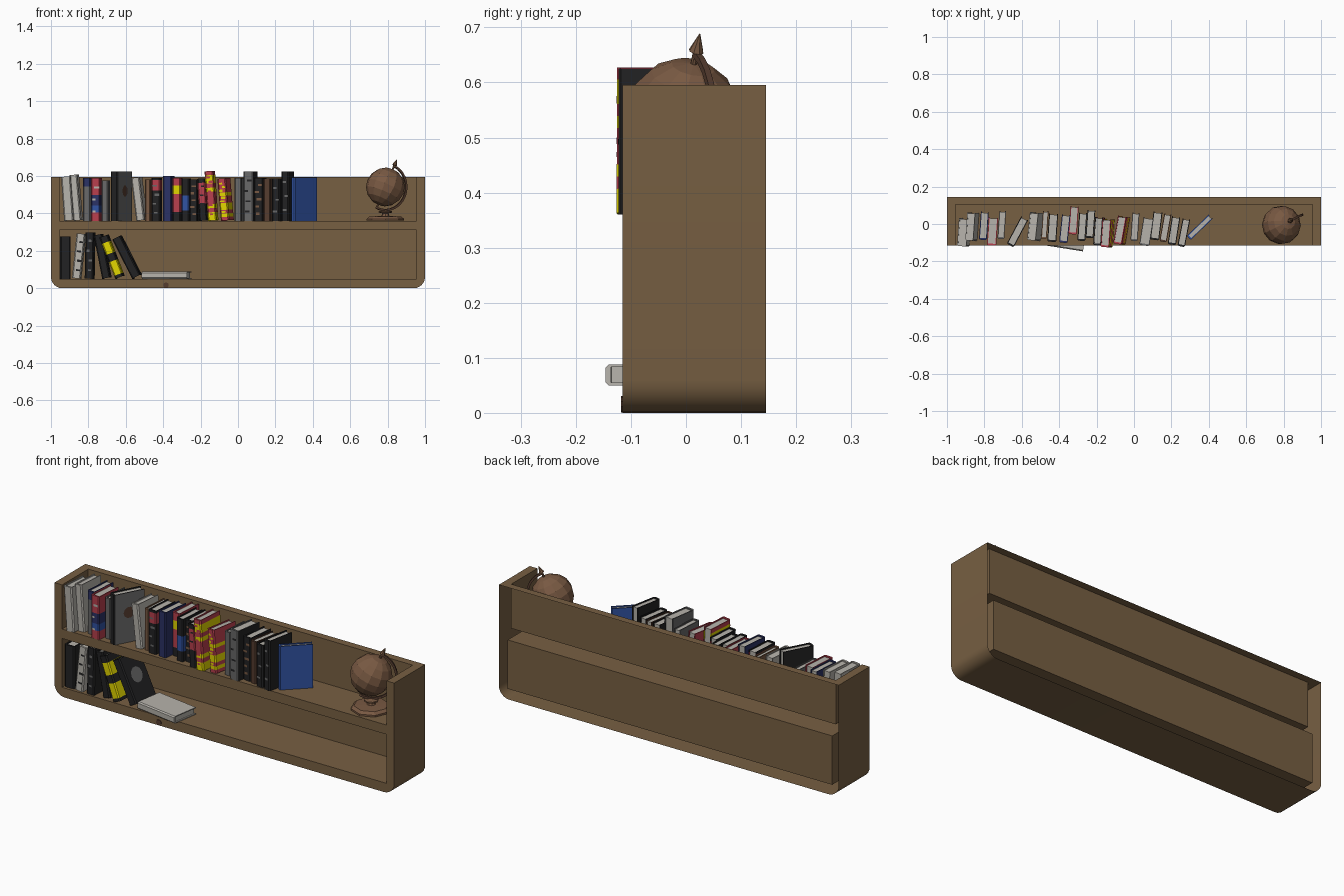
import bpy, bmesh, math, random
from mathutils import Matrix, Vector

if "Cube" in bpy.data.objects:
    bpy.data.objects.remove(bpy.data.objects["Cube"])

random.seed(4)
PALETTE = {
    "wood": (0.185, 0.115, 0.055), "globe_brown": (0.19, 0.10, 0.055),
    "dark_brown": (0.09, 0.045, 0.028), "light_grey": (0.47, 0.45, 0.41),
    "mid_grey": (0.14, 0.14, 0.14), "black": (0.016, 0.016, 0.017),
    "red": (0.48, 0.05, 0.075), "blue": (0.03, 0.085, 0.36),
    "yellow": (0.75, 0.66, 0.0), "navy": (0.024, 0.032, 0.13)}
NAMES = list(PALETTE)
MATS = []
for name, rgb in PALETTE.items():
    m = bpy.data.materials.new(name)
    m.diffuse_color = (*rgb, 1)
    m.use_nodes = True
    m.node_tree.nodes["Principled BSDF"].inputs["Base Color"].default_value = m.diffuse_color
    MATS.append(m)
MI = {n: i for i, n in enumerate(NAMES)}


def finish(bm, name, mat=None, smooth=None, recalc=True):
    if recalc:
        bmesh.ops.recalc_face_normals(bm, faces=bm.faces)
    me = bpy.data.meshes.new(name)
    bm.to_mesh(me)
    bm.free()
    for m in ([MATS[MI[mat]]] if mat else MATS):
        me.materials.append(m)
    if smooth:
        me.shade_smooth()
        me.set_sharp_from_angle(angle=math.radians(smooth))
    ob = bpy.data.objects.new(name, me)
    bpy.context.collection.objects.link(ob)
    return ob


def poly(bm, pts, mat=0):
    f = bm.faces.new([bm.verts.new(p) for p in pts])
    f.material_index = mat
    return f


# ---- case: thin shell, open at the rear, with two compartments
F, B, X, H = -0.115, 0.145, 0.955, 0.595
bm = bmesh.new()
R = 0.06
right = [(1, H)] + [(1 - R + R * math.cos(a), R - R * math.sin(a))
                    for a in (i * math.pi / 12 for i in range(7))]
outer = [(-x, z) for x, z in right] + right[::-1]
for (x0, z0), (x1, z1) in zip(outer, outer[1:]):
    poly(bm, [(x0, F, z0), (x1, F, z1), (x1, B, z1), (x0, B, z0)])
inner = [(X, H), (X, 0.36), (X, 0.31), (X, 0.05),
         (-X, 0.05), (-X, 0.31), (-X, 0.36), (-X, H)]
poly(bm, [(x, F, z) for x, z in outer + inner])
poly(bm, [(-X, F, 0.31), (X, F, 0.31), (X, F, 0.36), (-X, F, 0.36)])
for z0, z1, back in ((0.05, 0.31, 0.135), (0.36, H, 0.105)):
    poly(bm, [(-X, back, z0), (X, back, z0), (X, back, z1), (-X, back, z1)])
    for s in (-X, X):
        poly(bm, [(s, F, z0), (s, back, z0), (s, back, z1), (s, F, z1)])
    for z in ((z0, z1) if z0 < 0.3 else (z0,)):
        poly(bm, [(-X, F, z), (X, F, z), (X, back, z), (-X, back, z)])
for s in (-1, 1):
    poly(bm, [(s * x, y, H) for x, y in ((X, F), (1, F), (1, B), (X, B), (X, 0.105))])
poly(bm, [(-X, 0.105, H), (X, 0.105, H), (X, B, H), (-X, B, H)])
bmesh.ops.remove_doubles(bm, verts=bm.verts, dist=1e-5)
finish(bm, "shelf_case", "wood", smooth=30)

# small dark knot on the front of the base
bm = bmesh.new()
bmesh.ops.create_cone(bm, cap_ends=True, segments=10, radius1=0.015, radius2=0.015, depth=0.004,
                      matrix=Matrix.Translation((-0.385, F - 0.001, 0.016)) @ Matrix.Rotation(math.pi / 2, 4, 'X'))
finish(bm, "base_knot", "dark_brown")

# ---- books: U-shaped cover with colour bands, plus a page block
count = 0


def book(x, t, h, bands, y=-0.11, lean=0, yaw=-4, z=0.36, d=0.15, side=None, marks=None, spot=None):
    """bands: colour name, or list of (top fraction, colour) from the bottom up"""
    global count
    count += 1
    if isinstance(bands, str):
        bands = [(1, bands)]
    bm = bmesh.new()
    a, c, k = t / 2, 0.006, 0.005
    ring = [(-a, d), (-a, c), (c - a, 0), (a - c, 0), (a, c), (a, d),
            (a - k, d), (a - k, 0.01), (k - a, 0.01), (k - a, d)]
    levels = [0] + [h * f for f, _ in bands]
    for z0, z1, (_, col) in zip(levels, levels[1:], bands):
        for i in range(10):
            p, q = ring[i - 1], ring[i]
            mat = side if side and i == 5 else col
            poly(bm, [(*p, z0), (*q, z0), (*q, z1), (*p, z1)], MI[mat])
    for zz, col in ((0, bands[0][1]), (h, bands[-1][1])):
        for idx in ((0, 1, 8, 9), (1, 2, 3, 4, 7, 8), (4, 5, 6, 7)):
            poly(bm, [(*ring[i], zz) for i in idx], MI[col])
    bmesh.ops.remove_doubles(bm, verts=bm.verts, dist=1e-6)
    # pages
    r = bmesh.ops.create_cube(bm, size=1, matrix=Matrix.Translation((0, d / 2 + 0.002, h / 2))
                              @ Matrix.Diagonal((t - 2 * k, d - 0.014, h - 0.012, 1)))
    for f in {f for v in r["verts"] for f in v.link_faces}:
        f.material_index = MI["light_grey"]
    bmesh.ops.recalc_face_normals(bm, faces=bm.faces)
    # small printed patches on the spine
    if marks:
        col, n = marks
        for i in range(n):
            w = random.uniform(0.15, 0.3) * t
            cx = random.uniform(-0.2, 0.2) * t
            cz = h * (0.08 + 0.84 * (i + 0.5) / n)
            e = h * random.uniform(0.008, 0.02) + 0.002
            poly(bm, [(cx - w, -0.001, cz - e), (cx + w, -0.001, cz - e),
                      (cx + w, -0.001, cz + e), (cx - w, -0.001, cz + e)], MI[col])
    # round patch on the right cover
    if spot:
        col, cz, rad = spot
        poly(bm, [(a + 0.001, d * 0.5 + rad * math.cos(i * math.pi / 5),
                   h * cz + rad * math.sin(i * math.pi / 5)) for i in range(10)], MI[col])
    ob = finish(bm, f"book_{count:02d}", recalc=False)
    L = math.radians(lean)
    ob.matrix_world = (Matrix.Translation((x, y, z + a * abs(math.sin(L))))
                       @ Matrix.Rotation(math.radians(yaw), 4, 'Z') @ Matrix.Rotation(L, 4, 'Y'))


def speckle(c1, c2, n):
    return [((i + 1) / n, random.choice((c1, c1, c2))) for i in range(n)]


# upper row, left to right
book(-0.905, 0.05, 0.235, "light_grey", -0.12, -4)
book(-0.86, 0.042, 0.245, "light_grey", -0.09, -5)
book(-0.808, 0.042, 0.228, [(0.8, "mid_grey"), (1, "navy")], -0.085)
book(-0.762, 0.05, 0.228, [(0.2, "red"), (0.36, "blue"), (0.6, "navy"), (1, "red")], -0.115,
     marks=("light_grey", 3))
book(-0.712, 0.036, 0.215, "mid_grey", -0.08)
book(-0.662, 0.042, 0.265, "black", -0.115, 0, -28, d=0.165, side="mid_grey", spot=("dark_brown", 0.6, 0.03))
book(-0.522, 0.045, 0.23, "light_grey", -0.09, -7, -6)
book(-0.482, 0.03, 0.22, "globe_brown", -0.08)
book(-0.44, 0.048, 0.23, [(0.7, "black"), (0.95, "red"), (1, "black")], -0.095, marks=("mid_grey", 4))
book(-0.378, 0.045, 0.24, "navy", -0.1, yaw=-6)
book(-0.328, 0.044, 0.23, [(0.2, "black"), (0.62, "red"), (0.82, "yellow"), (1, "red")], -0.055)
book(-0.282, 0.042, 0.225, [(0.24, "black"), (0.6, "blue"), (1, "black")], -0.09)
book(-0.238, 0.042, 0.222, "black", -0.075, marks=("globe_brown", 5))
book(-0.186, 0.042, 0.225, [(0.4, "black"), (0.9, "red"), (1, "black")], -0.115, -3, marks=("black", 4))
book(-0.138, 0.046, 0.265, speckle("yellow", "red", 12), -0.125, -4, marks=("red", 9))
book(-0.07, 0.045, 0.225, speckle("red", "yellow", 12), -0.11, -5, -10, marks=("yellow", 10))
book(0.0, 0.038, 0.23, "mid_grey", -0.09)
book(0.055, 0.054, 0.265, "mid_grey", -0.115, yaw=-9, side="black", marks=("black", 4))
book(0.11, 0.048, 0.23, "black", -0.085, yaw=-7, marks=("globe_brown", 5))
book(0.155, 0.038, 0.225, "dark_brown", -0.095, yaw=-10)
book(0.202, 0.044, 0.225, "black", -0.11, yaw=-9, marks=("mid_grey", 3))
book(0.252, 0.04, 0.265, "black", -0.12, yaw=-11, marks=("mid_grey", 3))
book(0.292, 0.03, 0.232, "blue", -0.075, yaw=-46, d=0.165)

# lower row
low = dict(z=0.05)
book(-0.923, 0.056, 0.225, "black", -0.1, yaw=0, **low)
book(-0.865, 0.046, 0.24, "light_grey", -0.105, 6, -2, marks=("black", 4), **low)
book(-0.797, 0.046, 0.248, "black", -0.105, 1, -3, marks=("mid_grey", 4), **low)
book(-0.705, 0.044, 0.236, "black", -0.1, -11, -3, **low)
book(-0.635, 0.046, 0.235, [(0.07, "black"), (0.4, "yellow"), (0.58, "black"), (0.85, "yellow"), (1, "black")],
     -0.115, -21, -3, **low)
book(-0.545, 0.048, 0.235, "black", -0.105, -27, -4, spot=("mid_grey", 0.55, 0.04), **low)
book(-0.515, 0.038, 0.245, "light_grey", -0.108, 90, -9, **low)

# ---- globe on a stand
C = Vector((0.788, -0.005, 0.541))
tilt = Matrix.Rotation(math.radians(26), 4, 'Z') @ Matrix.Rotation(math.radians(25), 4, 'Y')
place = Matrix.Translation(C) @ tilt
bm = bmesh.new()
bmesh.ops.create_uvsphere(bm, u_segments=12, v_segments=8, radius=0.104, matrix=place)
finish(bm, "globe_ball", "globe_brown")

# stepped eight-sided foot
bm = bmesh.new()
prof = [(0.0, 0.361), (0.1, 0.361), (0.1, 0.37), (0.085, 0.383), (0.022, 0.386), (0.016, 0.4),
        (0.036, 0.404), (0.036, 0.411), (0.0, 0.418)]
vs = [bm.verts.new((C.x + r, C.y, z)) for r, z in prof]
es = [bm.edges.new(e) for e in zip(vs, vs[1:])]
bmesh.ops.spin(bm, geom=vs + es, cent=(C.x, C.y, 0), axis=(0, 0, 1), angle=2 * math.pi, steps=8)
bmesh.ops.remove_doubles(bm, verts=bm.verts, dist=1e-4)
finish(bm, "globe_foot", "globe_brown")

# half-ring arm from pole to pole
bm = bmesh.new()
rings = []
for i in range(15):
    a = math.pi * i / 14
    rings.append([bm.verts.new(place @ Vector((r * math.sin(a), w, r * math.cos(a))))
                  for r, w in ((0.118, -0.006), (0.129, -0.006), (0.129, 0.006), (0.118, 0.006))])
for p, q in zip(rings, rings[1:]):
    for j in range(4):
        bm.faces.new((p[j - 1], p[j], q[j], q[j - 1]))
bm.faces.new(rings[0])
bm.faces.new(rings[-1])
finish(bm, "globe_arm", "dark_brown")

# pole pins and pointed finial
bm = bmesh.new()
for z, r1, r2, dep in ((0.112, 0.006, 0.006, 0.03), (-0.112, 0.006, 0.006, 0.03), (0.145, 0.014, 0.001, 0.035)):
    bmesh.ops.create_cone(bm, cap_ends=True, segments=8, radius1=r1, radius2=r2, depth=dep,
                          matrix=place @ Matrix.Translation((0, 0, z)))
finish(bm, "globe_pins", "globe_brown")
